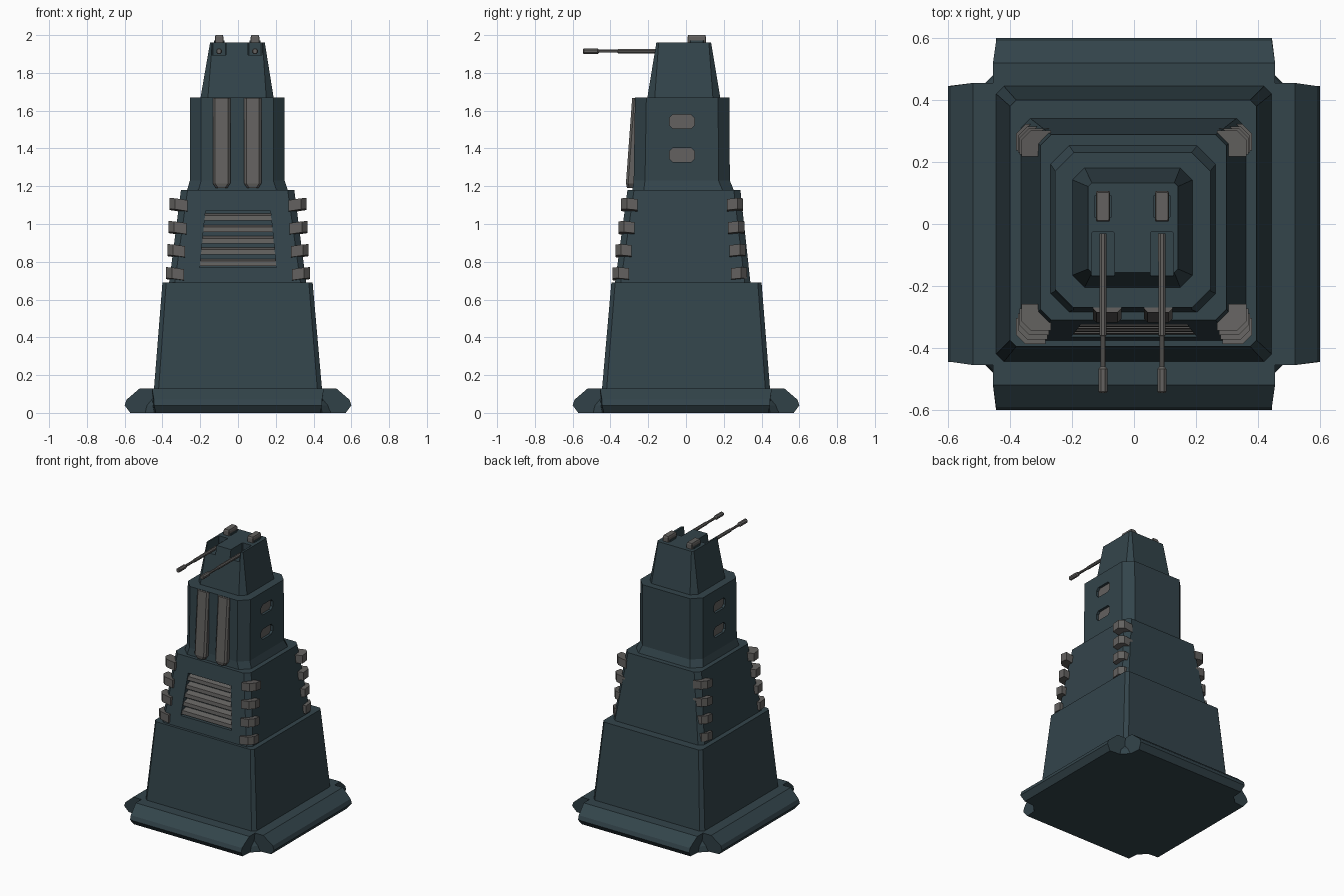
import bpy, bmesh, math
from mathutils import Vector

if "Cube" in bpy.data.objects:
    bpy.data.objects.remove(bpy.data.objects["Cube"])


def material(name, rgb):
    m = bpy.data.materials.new(name)
    m.diffuse_color = (*rgb, 1)
    m.use_nodes = True
    m.node_tree.nodes["Principled BSDF"].inputs["Base Color"].default_value = m.diffuse_color
    return m


TEAL = material("dark teal armour", (0.033, 0.058, 0.070))
GREY = material("warm grey metal", (0.125, 0.120, 0.115))


def loft(name, rings, mat):
    """Closed solid skinned through rings that have equal point counts."""
    bm = bmesh.new()
    vs = [[bm.verts.new(p) for p in ring] for ring in rings]
    n = len(vs[0])
    for a, b in zip(vs, vs[1:]):
        for i in range(n):
            bm.faces.new((a[i], a[(i + 1) % n], b[(i + 1) % n], b[i]))
    bm.faces.new(vs[0][::-1])
    bm.faces.new(vs[-1])
    bmesh.ops.recalc_face_normals(bm, faces=bm.faces)
    me = bpy.data.meshes.new(name)
    bm.to_mesh(me)
    bm.free()
    me.materials.append(mat)
    ob = bpy.data.objects.new(name, me)
    bpy.context.collection.objects.link(ob)
    return ob


def octagon(x0, x1, y0, y1, c):
    """Rectangle with its corners cut by c."""
    return [(x0 + c, y0), (x1 - c, y0), (x1, y0 + c), (x1, y1 - c),
            (x1 - c, y1), (x0 + c, y1), (x0, y1 - c), (x0, y0 + c)]


def tier(name, levels, mat=TEAL):
    """Stacked chamfered rectangles: (z, x0, x1, y0, y1, chamfer)."""
    return loft(name, [[(x, y, l[0]) for x, y in octagon(*l[1:])] for l in levels], mat)


def cut(ob, cutters):
    for c in cutters:
        m = ob.modifiers.new("cut", 'BOOLEAN')
        m.operation, m.solver, m.object = 'DIFFERENCE', 'EXACT', c
    dg = bpy.context.evaluated_depsgraph_get()
    me = bpy.data.meshes.new_from_object(ob.evaluated_get(dg))
    ob.modifiers.clear()
    ob.data = me
    for c in cutters:
        bpy.data.objects.remove(c)


def lerp(a, b, t):
    return a + (b - a) * t


# Foot: flared core and four skirts
tier("foot_core", [(0, -.49, .49, -.49, .49, .045),
                   (.04, -.485, .485, -.485, .485, .045),
                   (.13, -.445, .445, -.445, .445, .03)])
profile = [(.38, 0, .45), (.57, 0, .435), (.6, .04, .445),
           (.59, .07, .445), (.52, .13, .455), (.38, .13, .455)]
for k, side in enumerate(("front", "right", "back", "left")):
    a = k * math.pi / 2
    ob = loft(side + "_skirt",
              [[(s * h, -d, z) for d, z, h in profile] for s in (-1, 1)], TEAL)
    ob.rotation_euler.z = a

# Tower tiers
tier("lower_tier", [(.1, -.447, .447, -.447, .447, .025),
                    (.69, -.4, .395, -.395, .4, .02)])
middle = tier("middle_tier", [(.68, -.366, .362, -.377, .342, .03),
                              (1.18, -.302, .298, -.31, .288, .035)])
upper = tier("upper_tier", [(1.17, -.272, .267, -.285, .257, .06),
                            (1.23, -.255, .247, -.277, .232, .06),
                            (1.67, -.255, .247, -.270, .230, .06)])
head = tier("head_tier", [(1.66, -.2, .19, -.206, .183, .04),
                          (1.96, -.148, .142, -.157, .133, .012)])


# Front vent: recess and slats
def vent_y(z):
    return lerp(-.377, -.31, (z - .68) / .5)


def vent_w(z):
    return lerp(.203, .172, (z - .77) / .3)


rings = []
for z in (.77, 1.07):
    w, y = vent_w(z), vent_y(z)
    rings.append([(-w, y - .05, z), (w, y - .05, z), (w, y + .045, z), (-w, y + .045, z)])
cut(middle, [loft("vent_cutter", rings, TEAL)])
for i in range(5):
    z = .792 + .06 * i
    y, w = vent_y(z) + .006, vent_w(z) + .004
    prof = [(y, z - .014), (y + .003, z + .012), (y + .05, z + .026), (y + .05, z)]
    loft("vent_slat_%d" % i, [[(s * w, a, b) for a, b in prof] for s in (-1, 1)], GREY)

# Corner brackets, four per corner, tilted with the sloping wall
for sx in (-1, 1):
    for sy in (-1, 1):
        for i in range(4):
            t = i / 3
            z = 1.10 - .122 * i
            X = .363 + .017 * t
            Y = .343 + .045 * t if sy < 0 else .302 + .02 * t
            pts = [(X - .095, Y), (X - .03, Y), (X, Y - .03),
                   (X, Y - .085), (X - .07, Y - .085), (X - .095, Y - .07)]
            rings = [[(sx * x, sy * y, z + dz + .15 * (x - X + .05) + .1 * (y - Y + .04))
                      for x, y in pts] for dz in (-.029, .029)]
            loft("corner_bracket", rings, GREY)

# Side windows: recess and grey pane on both sides
cutters = []
for s, wall in ((-1, .255), (1, .247)):
    for z in (1.365, 1.542):
        ring = octagon(-.088, .045, z - .037, z + .037, .018)
        cutters.append(loft("window_cutter",
                            [[(s * (wall + d), y, h) for y, h in ring] for d in (-.025, .03)], TEAL))
        loft("window_pane",
             [[(s * (wall + d), y, h) for y, h in ring] for d in (-.027, -.018)], GREY)
cut(upper, cutters)

# Front strips, thicker toward the foot and with a chamfered lower end
for x in (-.087, .078):
    rings = []
    for z, w, y in ((1.19, .03, -.312), (1.215, .046, -.318), (1.668, .046, -.285)):
        rings.append([(x - w, -.25, z), (x + w, -.25, z), (x + w, y + .012, z),
                      (x + w - .012, y, z), (x - w + .012, y, z), (x - w, y + .012, z)])
    loft("front_strip", rings, GREY)

# Gun slots, guns and roof blocks
cutters = []
for x in (-.1, .09):
    cutters.append(loft("slot_cutter",
                        [[(p, q, z) for p, q in octagon(x - .037, x + .037, -.25, -.025, .004)]
                         for z in (1.895, 2.05)], TEAL))
    stations = [(-.03, .013), (-.36, .012), (-.362, .009), (-.46, .009),
                (-.468, .016), (-.54, .016), (-.545, .012)]
    loft("gun_barrel",
         [[(x + r * math.cos(math.pi * (k + .5) / 4), y, 1.915 + r * math.sin(math.pi * (k + .5) / 4))
           for k in range(8)] for y, r in stations], GREY)
    tier("roof_block", [(1.95, x - .023, x + .023, .008, .106, .003),
                        (1.99, x - .023, x + .023, .008, .106, .003),
                        (2.0, x - .019, x + .019, .012, .102, .003)], GREY)
    tier("roof_block_base", [(1.95, x - .028, x + .028, .02, .094, .003),
                             (1.972, x - .028, x + .028, .02, .094, .003)])
cut(head, cutters)
